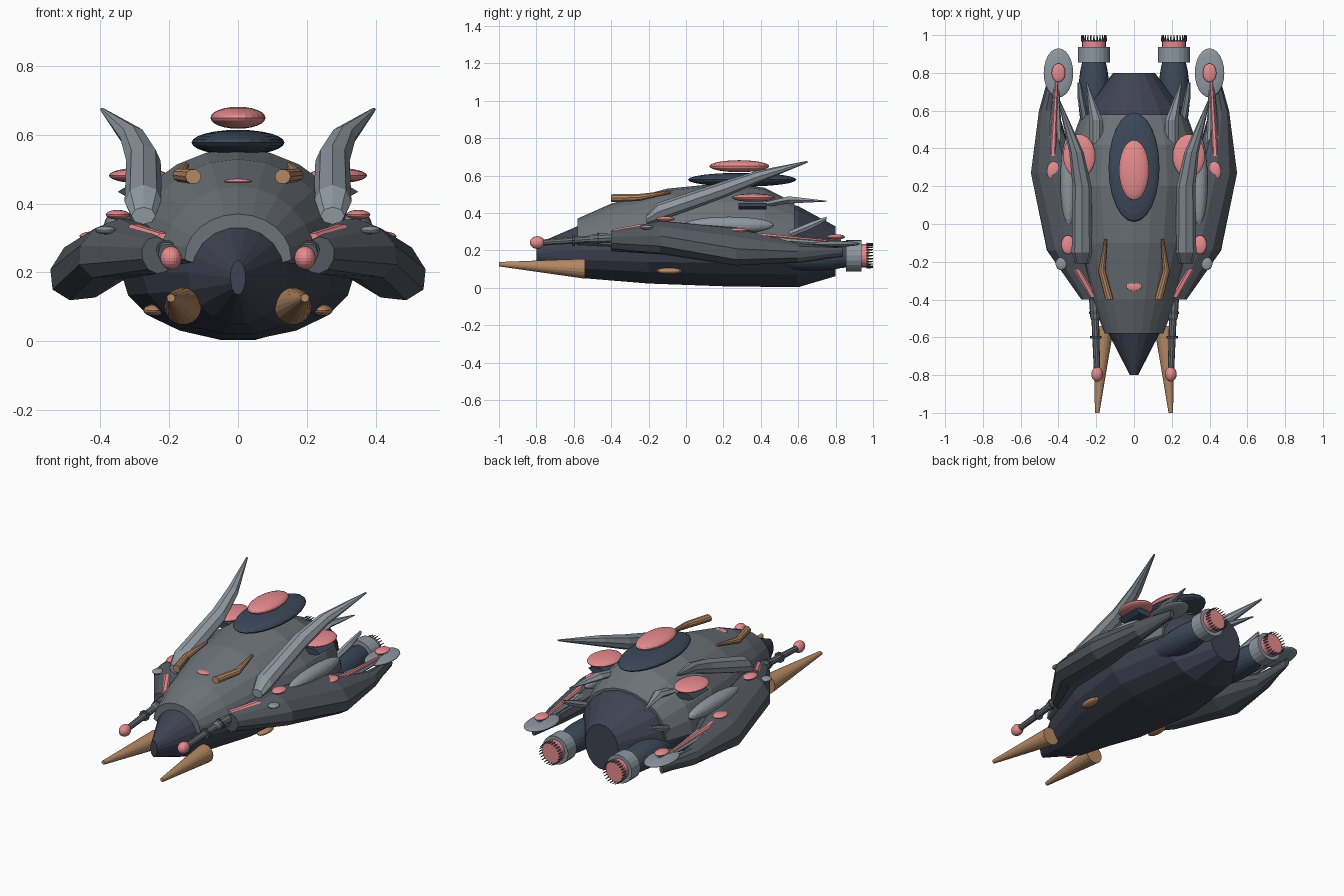
import bpy, bmesh
from math import sin, cos, pi, radians
from mathutils import Matrix


def material(name, rgb):
    m = bpy.data.materials.new(name)
    m.diffuse_color = (*rgb, 1)
    return m


HULL = material("hull_dark", (.05, .055, .085))
SHELL = material("shell_grey", (.15, .17, .19))
POD = material("pod_grey", (.085, .095, .115))
LIGHT = material("light_grey", (.27, .31, .35))
NAVY = material("navy", (.045, .065, .10))
PINK = material("pink", (.80, .26, .27))
TAN = material("tan", (.46, .25, .13))


def finish(name, bm, mat, mirror):
    bmesh.ops.recalc_face_normals(bm, faces=bm.faces)
    me = bpy.data.meshes.new(name)
    bm.to_mesh(me)
    bm.free()
    me.materials.append(mat)
    ob = bpy.data.objects.new(name, me)
    bpy.context.collection.objects.link(ob)
    if mirror:
        mod = ob.modifiers.new("mirror", 'MIRROR')
        mod.use_mirror_merge = False
        mod.use_clip = False
    return ob


def add_loft(bm, sections, n):
    # section: x, y, z, half width, height up, [height down, tilt in degrees]
    rings = []
    for s in sections:
        x, y, z, w, up = s[:5]
        dn = s[5] if len(s) > 5 else up
        t = radians(s[6]) if len(s) > 6 else 0
        ring = []
        for i in range(n):
            a = 2 * pi * i / n
            u, v = w * cos(a), (up if sin(a) > 0 else dn) * sin(a)
            ring.append(bm.verts.new((x + u * cos(t) - v * sin(t), y,
                                      z + u * sin(t) + v * cos(t))))
        rings.append(ring)
    for a, b in zip(rings, rings[1:]):
        for i in range(n):
            j = (i + 1) % n
            bm.faces.new((a[i], a[j], b[j], b[i]))
    bm.faces.new(rings[0])
    bm.faces.new(rings[-1])


def loft(name, sections, mat, n=8, mirror=True):
    bm = bmesh.new()
    add_loft(bm, sections, n)
    return finish(name, bm, mat, mirror)


def blob(name, c, r, mat, mirror=True):
    bm = bmesh.new()
    bmesh.ops.create_uvsphere(bm, u_segments=24, v_segments=12, radius=1,
                              matrix=Matrix.Translation(c) @ Matrix.Diagonal((*r, 1)))
    return finish(name, bm, mat, mirror)


# main hull and the raised upper shell
loft("hull", [(0, -.8, .185, .022, .05), (0, -.56, .2, .145, .14, .15),
              (0, -.2, .2, .28, .27, .18), (0, .2, .2, .34, .33, .195),
              (0, .6, .2, .27, .24, .2), (0, .8, .2, .11, .13, .14)],
     HULL, 18, False)
loft("upper_shell", [(0, -.58, .24, .155, .13, .02), (0, -.4, .23, .225, .22, .02),
                     (0, -.1, .22, .31, .31, .02), (0, .2, .22, .355, .34, .02),
                     (0, .42, .22, .335, .315, .02), (0, .58, .22, .28, .235, .02)],
     SHELL, 24, False)

# canopy, hovering lens and nose light
blob("canopy", (0, .3, .578), (.135, .29, .037), NAVY, False)
blob("canopy_lens", (0, .285, .65), (.08, .16, .032), PINK, False)
blob("nose_light", (0, -.33, .465), (.04, .025, .008), PINK, False)

# drooping side pods
loft("side_pod", [(.235, -.4, .25, .045, .055, .055, -15),
                  (.35, -.14, .268, .12, .085, .085, -22),
                  (.425, .27, .222, .135, .09, .09, -32),
                  (.452, .6, .185, .05, .055, .055, -30),
                  (.425, .84, .19, .014, .025)], POD, 10)

# big swept horns and small tail fins
loft("horn", [(.275, -.21, .365, .035, .025), (.275, -.15, .405, .055, .05),
              (.275, .2, .525, .05, .045), (.305, .38, .592, .038, .034),
              (.395, .65, .674, .006, .005)], LIGHT, 8)
loft("upper_tail_fin", [(.20, .42, .445, .035, .015), (.2, .55, .47, .035, .022),
                        (.25, .75, .463, .004, .003)], LIGHT, 6)
loft("lower_tail_fin", [(.26, .55, .285, .02, .02), (.28, .66, .33, .018, .022),
                        (.29, .75, .37, .008, .012)], LIGHT, 6)

# side blisters
blob("side_blade", (.345, .23, .335), (.045, .24, .045), LIGHT)
blob("side_lens", (.29, .36, .482), (.085, .115, .022), PINK)
loft("lens_mount", [(.29, .28, .435, .06, .02), (.29, .43, .435, .06, .02)], NAVY, 6)

# pod lights and strips
blob("pod_light_front", (.35, -.11, .368), (.035, .05, .014), PINK)
blob("pod_light_rear", (.425, .28, .305), (.036, .05, .014), PINK)
blob("pod_dish", (.385, -.21, .323), (.03, .035, .012), LIGHT)
loft("pod_strip_front", [(.215, -.39, .305, .02, .01), (.3, -.24, .332, .02, .01)], PINK, 6)
loft("pod_strip_rear", [(.43, .36, .285, .017, .012), (.41, .75, .25, .008, .008)], PINK, 6)

# tail booms with discs
loft("boom_outer", [(.445, .32, .265, .022, .02), (.415, .74, .238, .01, .01)], LIGHT, 6)
loft("boom_inner", [(.395, .36, .265, .02, .02), (.405, .74, .238, .008, .01)], LIGHT, 6)
blob("tail_disc", (.4, .8, .235), (.078, .13, .016), LIGHT)
blob("tail_disc_light", (.4, .8, .272), (.036, .05, .014), PINK)
loft("tail_disc_post", [(.4, .77, .255, .012, .012), (.4, .83, .255, .012, .012)], LIGHT, 6)

# front guns with collars
loft("gun_barrel", [(.215, -.3, .27, .03, .03), (.205, -.5, .262, .026, .026),
                    (.205, -.51, .26, .02, .02), (.196, -.77, .242, .017, .017)], SHELL, 10)
for k, (x, y, z) in enumerate([(.207, -.47, .263), (.202, -.6, .254)]):
    loft(f"gun_collar_{k}", [(x, y - .006, z, .031, .031), (x, y + .006, z, .031, .031)], POD, 10)
blob("gun_ball", (.195, -.795, .242), (.031, .04, .034), PINK)

# tan tusks, belly lights and top handles
loft("tusk", [(.16, -.54, .102, .054, .054), (.195, -1, .126, .012, .012)], TAN, 18)
blob("belly_light", (.245, -.09, .09), (.03, .07, .017), TAN)
loft("top_handle", [(.13, -.4, .479, .023, .022), (.17, -.25, .483, .02, .02),
                    (.15, -.08, .512, .008, .008)], TAN, 10)

# engines
blob("engine_body", (.212, .68, .17), (.083, .27, .078), NAVY)
loft("engine_neck", [(.212, .78, .17, .07, .07), (.212, .87, .17, .06, .06)], NAVY, 16)
loft("engine_ring", [(.212, .855, .172, .084, .084), (.212, .938, .172, .084, .084)], LIGHT, 20)
loft("engine_glow", [(.212, .93, .172, .063, .063), (.212, .975, .172, .063, .063)], PINK, 20)

# crown of small teeth round each exhaust
teeth = bmesh.new()
for i in range(24):
    a = 2 * pi * i / 24
    x, z = .212 + .064 * cos(a), .172 + .064 * sin(a)
    add_loft(teeth, [(x, .965, z, .005, .005), (x, 1, z, .003, .003)], 4)
finish("exhaust_teeth", teeth, POD, True)
